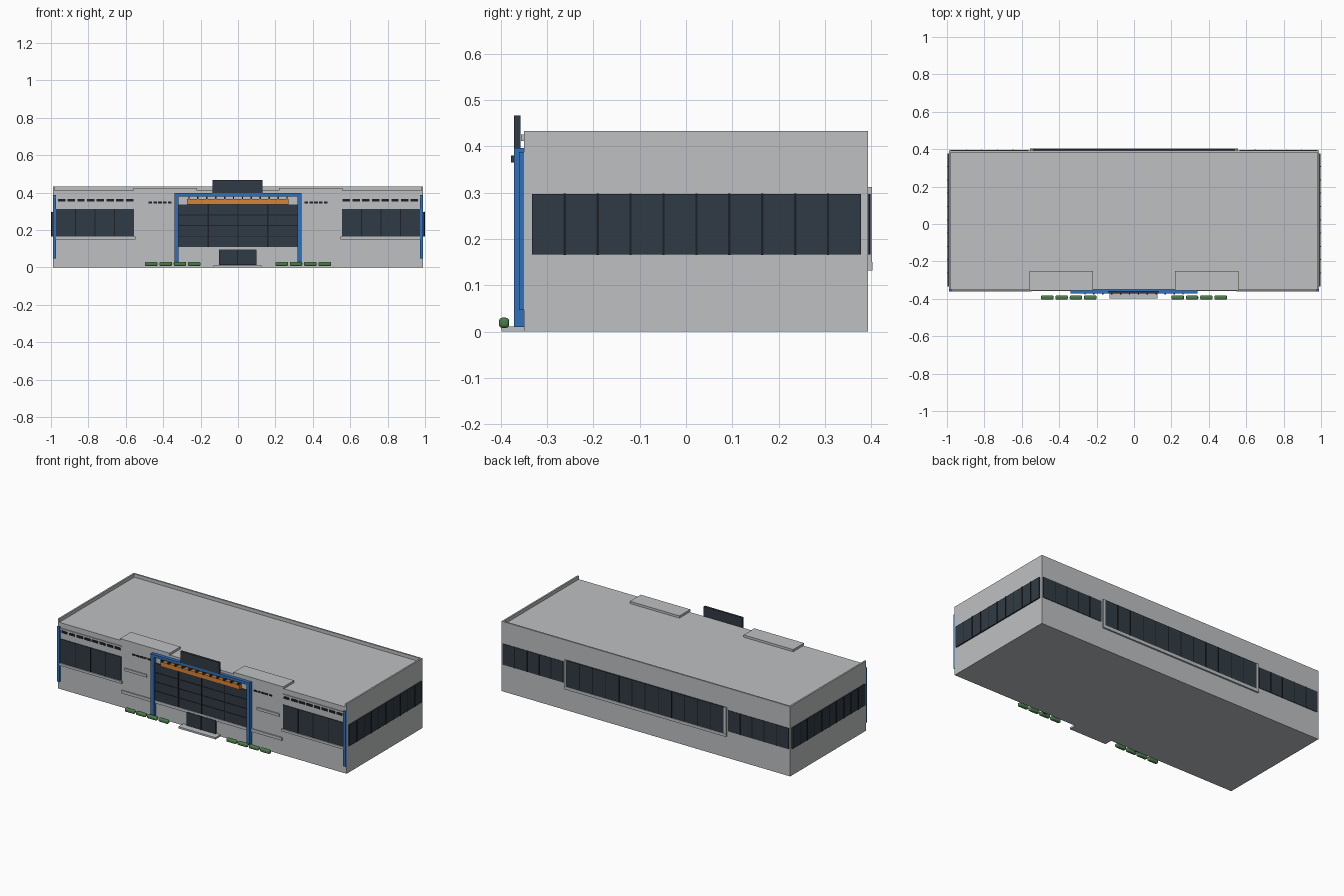
import bpy

cube = bpy.data.objects.get("Cube")
if cube:
    bpy.data.objects.remove(cube, do_unlink=True)


def material(name, r, g, b):
    m = bpy.data.materials.new(name)
    m.use_nodes = True
    m.diffuse_color = (r, g, b, 1)
    bsdf = next(n for n in m.node_tree.nodes if n.type == 'BSDF_PRINCIPLED')
    bsdf.inputs["Base Color"].default_value = (r, g, b, 1)
    bsdf.inputs["Roughness"].default_value = 0.8
    return m


GREY = material("concrete grey", 0.52, 0.53, 0.54)
GLASS = material("dark glass", 0.03, 0.043, 0.058)
BLACK = material("mullion black", 0.012, 0.015, 0.02)
BLUE = material("frame blue", 0.03, 0.165, 0.5)
ORANGE = material("canopy orange", 0.68, 0.23, 0.04)
GREEN = material("bush green", 0.07, 0.2, 0.07)


def box(name, mat, x, y, z, bevel=0):
    """Box from its (min, max) range on each axis."""
    bpy.ops.mesh.primitive_cube_add(size=1, location=[sum(r) / 2 for r in (x, y, z)])
    o = bpy.context.object
    o.name = name
    o.scale = [r[1] - r[0] for r in (x, y, z)]
    bpy.ops.object.transform_apply(location=False, rotation=False, scale=True)
    o.data.materials.append(mat)
    if bevel:
        b = o.modifiers.new("soft edges", 'BEVEL')
        b.width = bevel
        b.segments = 3
        bpy.ops.object.shade_smooth_by_angle()
    return o


def pair(name, mat, x, y, z, bevel=0):
    """The same box on both sides of the building."""
    box("left_" + name, mat, x, y, z, bevel)
    box("right_" + name, mat, (-x[1], -x[0]), y, z, bevel)


def bars(low, high, count, width):
    """Evenly spaced thin ranges inside an interval."""
    for i in range(1, count + 1):
        c = low + (high - low) * i / (count + 1)
        yield c - width / 2, c + width / 2


def dashes(low, high, count, fill):
    """Ranges of a dashed row that fills an interval."""
    step = (high - low) / count
    for i in range(count):
        yield low + i * step, low + (i + fill) * step


FRONT, BACK, SIDE = -0.35, 0.393, 0.99

# Building body with raised edges on the back and sides
box("building_body", GREY, (-SIDE, SIDE), (FRONT, BACK), (0, 0.412))
box("back_parapet", GREY, (-SIDE, SIDE), (BACK - 0.01, BACK), (0.412, 0.433))
pair("side_parapet", GREY, (SIDE - 0.01, SIDE), (FRONT, BACK - 0.01), (0.412, 0.433))
pair("roof_slab", GREY, (0.22, 0.56), (-0.356, -0.25), (0.412, 0.426))

# Long side windows
pair("side_window", GLASS, (SIDE, 0.998), (-0.333, 0.378), (0.167, 0.297))
for y in bars(-0.333, 0.378, 9, 0.005):
    pair("side_mullion", BLACK, (0.996, 1.0), y, (0.166, 0.298))

# Back windows
pair("back_window", GLASS, (0.565, 0.98), (BACK, 0.396), (0.167, 0.297))
for x in bars(0.565, 0.98, 4, 0.005):
    pair("back_mullion", BLACK, x, (BACK, 0.398), (0.167, 0.297))
box("back_centre_window", GLASS, (-0.54, 0.54), (BACK, 0.4), (0.15, 0.312))
for x in bars(-0.54, 0.54, 11, 0.005):
    box("back_centre_mullion", BLACK, x, (0.398, 0.401), (0.15, 0.312))
box("back_sill", GREY, (-0.555, 0.555), (BACK, 0.403), (0.132, 0.15))
pair("back_window_jamb", GREY, (0.54, 0.555), (BACK, 0.402), (0.15, 0.312))

# Front wing windows, with sills, ledges and vents
pair("front_window", GLASS, (0.555, 0.972), (-0.354, FRONT), (0.165, 0.313))
for x in bars(0.555, 0.972, 3, 0.005):
    pair("front_mullion", BLACK, x, (-0.356, FRONT), (0.165, 0.313))
pair("front_sill", GREY, (0.548, 0.975), (-0.36, FRONT), (0.15, 0.165))
pair("front_head_ledge", GREY, (0.555, 0.975), (-0.355, FRONT), (0.372, 0.38))
for x in dashes(0.56, 0.975, 8, 0.77):
    pair("wing_vent", BLACK, x, (-0.354, FRONT), (0.352, 0.366))
for x in dashes(0.355, 0.485, 5, 0.75):
    pair("inner_vent", BLACK, x, (-0.354, FRONT), (0.343, 0.352))
pair("short_ledge", GREY, (0.378, 0.53), (-0.357, FRONT), (0.234, 0.25))
box("long_ledge", GREY, (-0.55, 0.55), (-0.357, FRONT), (0.09, 0.108))

# Blue corner posts and entrance frame
pair("corner_post", BLUE, (0.972, 0.99), (-0.361, FRONT), (0.047, 0.388))
pair("frame_post", BLUE, (0.318, 0.34), (-0.371, FRONT), (0.01, 0.397))
box("frame_beam", BLUE, (-0.318, 0.318), (-0.371, FRONT), (0.38, 0.397))

# Central glazing
box("entrance_glazing", GLASS, (-0.318, 0.318), (-0.357, FRONT), (0.11, 0.338))
for x in bars(-0.318, 0.318, 3, 0.006):
    box("glazing_mullion", BLACK, x, (-0.36, -0.356), (0.11, 0.338))
for z in bars(0.11, 0.338, 3, 0.004):
    box("glazing_transom", BLACK, (-0.318, 0.318), (-0.359, -0.356), z)

# Orange canopy with brackets, and the dark panel above
box("canopy_beam", ORANGE, (-0.273, 0.27), (-0.37, FRONT), (0.336, 0.365))
for x in bars(-0.31, 0.31, 12, 0.007):
    box("canopy_bracket", GLASS, x, (-0.378, FRONT), (0.365, 0.38))
box("roof_panel", GLASS, (-0.135, 0.13), (-0.372, -0.358), (0.397, 0.467))

# Doorway and step
box("door", GLASS, (-0.102, 0.098), (-0.36, FRONT), (0.012, 0.095))
box("door_mullion", BLACK, (-0.005, 0.001), (-0.362, FRONT), (0.012, 0.095))
box("door_step", GREY, (-0.13, 0.125), (-0.398, FRONT), (0, 0.011))

# Clipped bushes
for x in dashes(0.2, 0.507, 4, 0.87):
    pair("bush", GREEN, x, (-0.404, -0.382), (0.008, 0.03), 0.007)
